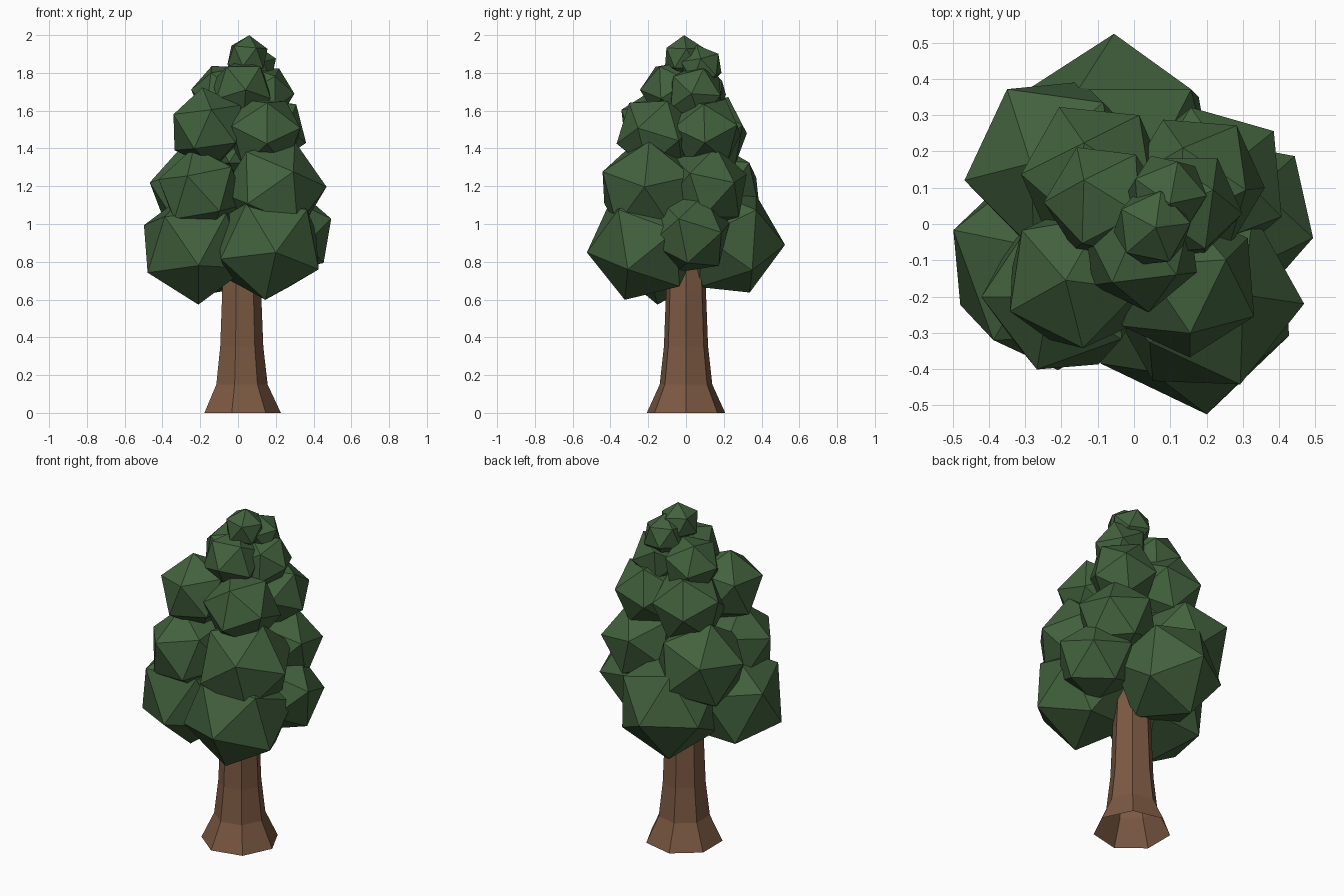
import bpy, bmesh, math
from mathutils import Vector, Matrix

if "Cube" in bpy.data.objects:
    bpy.data.objects.remove(bpy.data.objects["Cube"])


def material(name, rgb):
    m = bpy.data.materials.new(name)
    m.diffuse_color = (*rgb, 1)
    m.use_nodes = True
    m.node_tree.nodes["Principled BSDF"].inputs["Base Color"].default_value = m.diffuse_color
    return m


leaf = material("leaf green", (0.055, 0.12, 0.047))
bark = material("bark brown", (0.2, 0.1, 0.055))


def finish(bm, name, mat):
    mesh = bpy.data.meshes.new(name)
    bm.to_mesh(mesh)
    bm.free()
    mesh.materials.append(mat)
    ob = bpy.data.objects.new(name, mesh)
    bpy.context.collection.objects.link(ob)


def frame(a, b):
    """Orthonormal basis whose first axis is a and second leans toward b."""
    a = a.normalized()
    n = a.cross(b).normalized()
    return Matrix((a, n.cross(a), n)).transposed()


def clump(name, c, r, p1, p2):
    """Icosahedron with one corner toward p1 and a neighbour toward p2."""
    bm = bmesh.new()
    bmesh.ops.create_icosphere(bm, subdivisions=1, radius=r)
    bm.verts.ensure_lookup_table()
    v0 = bm.verts[0]
    v1 = v0.link_edges[0].other_vert(v0)
    c = Vector(c)
    rot = frame(Vector(p1) - c, Vector(p2) - c) @ frame(v0.co, v1.co).transposed()
    bm.transform(Matrix.Translation(c) @ rot.to_4x4())
    finish(bm, name, leaf)


# Trunk: seven sides, flared foot, open underneath
bm = bmesh.new()
rings = []
for z, r in ((0, 0.213), (0.15, 0.143), (0.35, 0.12), (0.65, 0.108), (1.2, 0.08)):
    rings.append([bm.verts.new((0.014 + r * math.cos(i * math.tau / 7),
                                r * math.sin(i * math.tau / 7), z)) for i in range(7)])
for a, b in zip(rings, rings[1:]):
    for i in range(7):
        j = (i + 1) % 7
        bm.faces.new((a[i], a[j], b[j], b[i]))
finish(bm, "trunk", bark)

# Bottom tier of foliage
clump("leaves_low_front", (0.16, -0.22, 0.89), 0.31, (0.2, -0.52, 0.85), (0.14, -0.3, 0.59))
clump("leaves_low_left", (-0.225, -0.11, 0.88), 0.31, (-0.21, -0.15, 0.58), (-0.49, -0.22, 0.79))
clump("leaves_low_back", (-0.05, 0.22, 0.91), 0.305, (-0.055, 0.52, 0.89), (-0.32, 0.41, 0.88))
clump("leaves_low_right", (0.285, 0.02, 0.95), 0.23, (0.5, -0.04, 1.03), (0.4, 0.02, 0.79))
# Second tier
clump("leaves_mid_front_left", (-0.19, -0.19, 1.17), 0.24, (-0.4, -0.2, 1.23), (-0.2, -0.2, 1.39))
clump("leaves_mid_front_right", (0.19, -0.2, 1.18), 0.28, (0.3, -0.195, 1.435), (0.46, -0.22, 1.18))
clump("leaves_mid_back_left", (-0.21, 0.16, 1.17), 0.265, (-0.47, 0.12, 1.22), (-0.38, 0.355, 1.25))
clump("leaves_mid_back_right", (0.21, 0.11, 1.19), 0.23, (0.39, 0.26, 1.22), (0.4, 0.0, 1.27))
clump("leaves_core", (0.0, 0.0, 1.4), 0.17, (0, 0, 1.6), (0.2, 0, 1.4))
# Third tier
clump("leaves_high_front_left", (-0.16, -0.15, 1.51), 0.215, (-0.34, -0.24, 1.58), (-0.34, -0.12, 1.39))
clump("leaves_high_front_right", (0.14, -0.16, 1.48), 0.215, (0.155, -0.3, 1.64), (0.36, -0.2, 1.43))
clump("leaves_high_back_left", (-0.11, 0.13, 1.48), 0.215, (-0.2, 0.31, 1.48), (0.0, 0.3, 1.52))
clump("leaves_high_back_right", (0.17, 0.11, 1.49), 0.2, (0.36, 0.1, 1.43), (0.22, 0.29, 1.55))
# Fourth tier
clump("leaves_upper_front", (0.02, -0.075, 1.71), 0.17, (0.04, -0.24, 1.71), (-0.06, -0.15, 1.83))
clump("leaves_upper_left", (-0.08, 0.06, 1.69), 0.17, (-0.24, 0.06, 1.71), (-0.13, 0.22, 1.68))
clump("leaves_upper_right", (0.14, 0.05, 1.69), 0.16, (0.29, 0.03, 1.69), (0.17, 0.19, 1.68))
# Top
clump("leaves_top", (0.05, -0.01, 1.885), 0.115, (0.06, -0.01, 2.0), (0.14, 0.0, 1.93))
clump("leaves_top_back", (0.09, 0.08, 1.83), 0.12, (0.12, 0.17, 1.9), (0.19, 0.06, 1.86))
